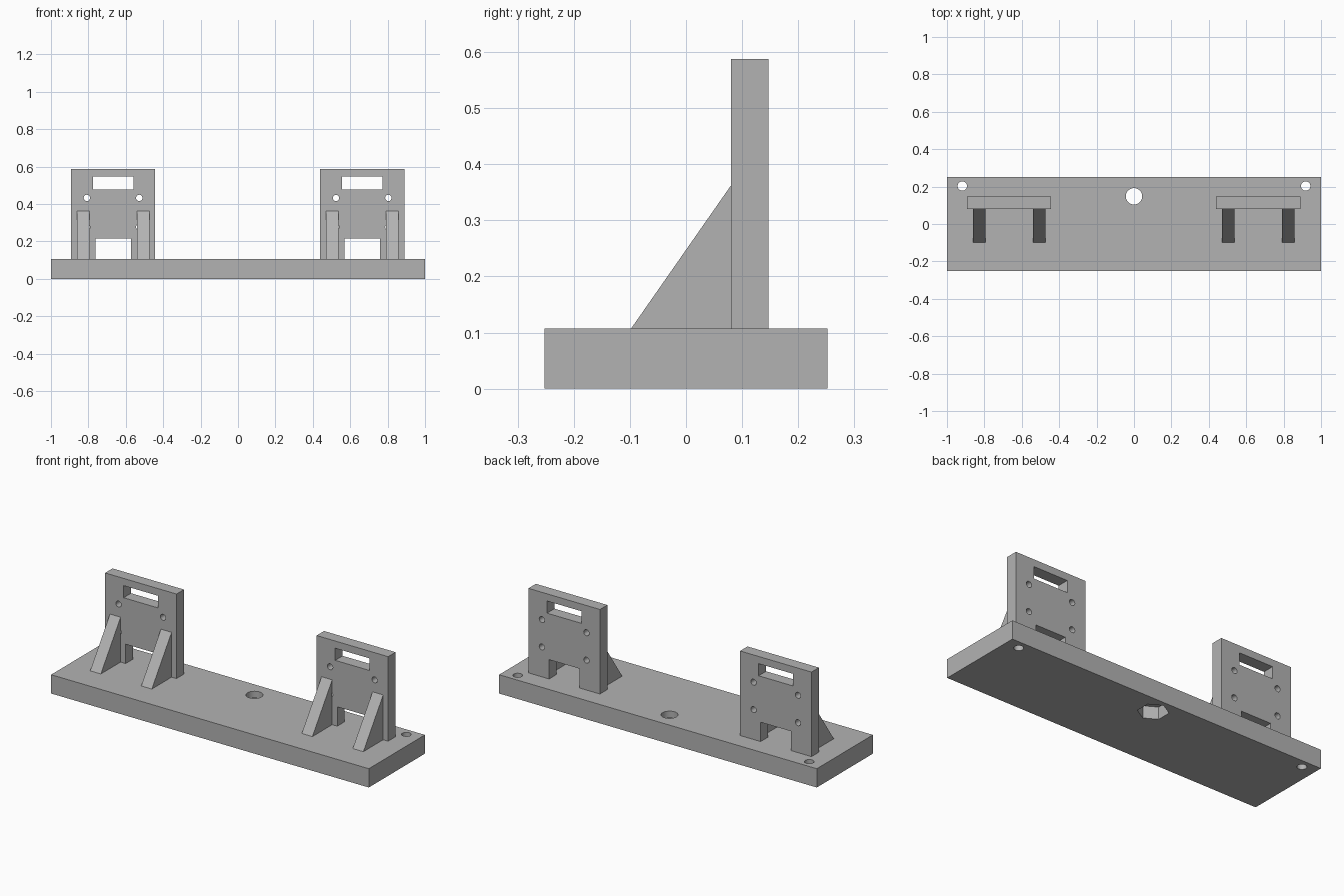
import bpy, bmesh, math
from mathutils import Matrix, Vector

default = bpy.data.objects.get("Cube")
if default:
    bpy.data.objects.remove(default, do_unlink=True)

grey = bpy.data.materials.new("light_grey")
grey.use_nodes = True
GREY = (0.45, 0.45, 0.45, 1)
grey.diffuse_color = GREY
grey.node_tree.nodes["Principled BSDF"].inputs["Base Color"].default_value = GREY


def finish(name, bm):
    mesh = bpy.data.meshes.new(name)
    bmesh.ops.recalc_face_normals(bm, faces=bm.faces)
    bm.to_mesh(mesh)
    bm.free()
    mesh.materials.append(grey)
    obj = bpy.data.objects.new(name, mesh)
    bpy.context.scene.collection.objects.link(obj)
    return obj


def box(name, low, high):
    low, high = Vector(low), Vector(high)
    bm = bmesh.new()
    bmesh.ops.create_cube(bm, size=1)
    bmesh.ops.scale(bm, vec=high - low, verts=bm.verts)
    bmesh.ops.translate(bm, vec=(low + high) / 2, verts=bm.verts)
    return finish(name, bm)


def rod(name, center, radius, depth, axis="Z", sides=32):
    bm = bmesh.new()
    bmesh.ops.create_cone(bm, cap_ends=True, segments=sides,
                          radius1=radius, radius2=radius, depth=depth)
    if axis == "Y":
        bmesh.ops.rotate(bm, verts=bm.verts, matrix=Matrix.Rotation(math.pi / 2, 3, "X"))
    bmesh.ops.translate(bm, vec=center, verts=bm.verts)
    return finish(name, bm)


def wedge(name, x0, x1, profile):
    # triangular y-z profile extruded along x
    bm = bmesh.new()
    face = bm.faces.new([bm.verts.new((x0, y, z)) for y, z in profile])
    moved = bmesh.ops.extrude_face_region(bm, geom=[face])["geom"]
    verts = [g for g in moved if isinstance(g, bmesh.types.BMVert)]
    bmesh.ops.translate(bm, vec=(x1 - x0, 0, 0), verts=verts)
    return finish(name, bm)


def cut(target, cutters):
    for cutter in cutters:
        cutter.hide_render = True
        mod = target.modifiers.new("cut", "BOOLEAN")
        mod.operation = "DIFFERENCE"
        mod.solver = "EXACT"
        mod.object = cutter
        bpy.context.view_layer.objects.active = target
        bpy.ops.object.modifier_apply(modifier=mod.name)
        bpy.data.objects.remove(cutter, do_unlink=True)
    # smooth the round bores, keep hard edges
    bpy.ops.object.select_all(action="DESELECT")
    target.select_set(True)
    bpy.context.view_layer.objects.active = target
    bpy.ops.object.shade_smooth_by_angle(angle=math.radians(25))


BASE_TOP = 0.107
PLATE_FRONT, PLATE_BACK, PLATE_TOP = 0.08, 0.147, 0.588

# base slab with corner holes, a centre hole and a hexagonal nut pocket below
base = box("base_slab", (-1, -0.252, 0), (1, 0.252, BASE_TOP))
cut(base, [
    rod("corner_hole_cutter", (-0.918, 0.203, 0.05), 0.025, 0.3),
    rod("corner_hole_cutter", (0.918, 0.203, 0.05), 0.025, 0.3),
    rod("centre_hole_cutter", (0, 0.148, 0.05), 0.044, 0.3),
    rod("nut_pocket_cutter", (0, 0.148, 0), 0.08, 0.14, sides=6),
])

# two upright brackets, each with a pair of triangular ribs in front
for side, cx in (("right", -0.668), ("left", 0.664)):
    plate = box(side + "_upright_plate", (cx - 0.225, PLATE_FRONT, BASE_TOP),
                (cx + 0.225, PLATE_BACK, PLATE_TOP))
    cutters = [
        box("slot_cutter", (cx - 0.108, 0, 0.478), (cx + 0.108, 0.3, 0.547)),
        box("notch_cutter", (cx - 0.095, 0, 0), (cx + 0.095, 0.3, 0.217)),
    ]
    for dx in (-0.14, 0.14):
        for z in (0.277, 0.433):
            cutters.append(rod("bolt_hole_cutter", (cx + dx, 0.11, z), 0.017, 0.3, "Y", 24))
    cut(plate, cutters)
    for label, s in (("outer", math.copysign(1, cx)), ("inner", -math.copysign(1, cx))):
        x0, x1 = sorted((cx + s * 0.127, cx + s * 0.194))
        wedge(side + "_" + label + "_rib", x0, x1,
              [(-0.098, BASE_TOP), (PLATE_FRONT, BASE_TOP), (PLATE_FRONT, 0.362)])
